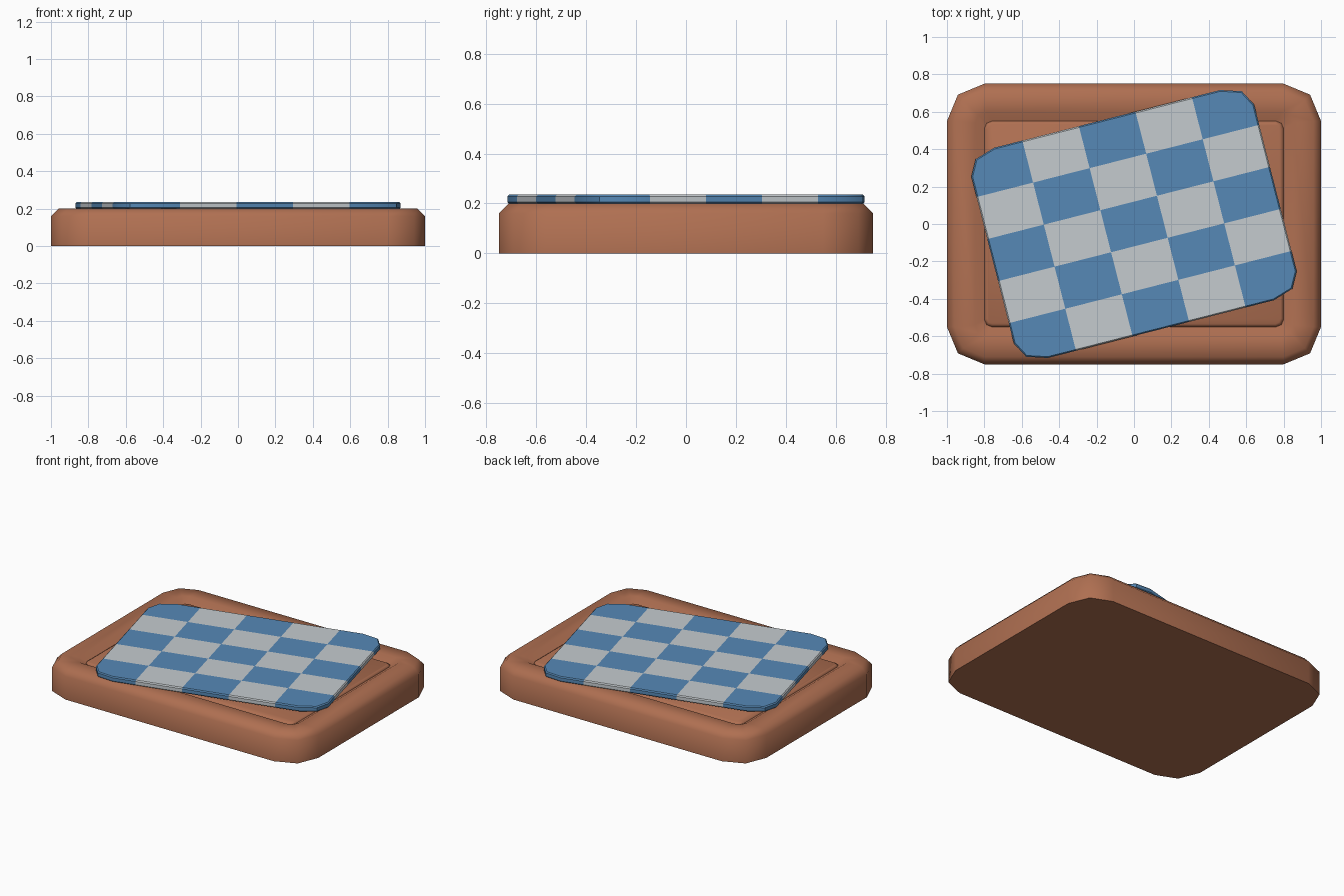
import bpy, bmesh, math
from mathutils import Matrix, Vector

if "Cube" in bpy.data.objects:
    bpy.data.objects.remove(bpy.data.objects["Cube"])


def material(name, rgb):
    m = bpy.data.materials.new(name)
    m.diffuse_color = (*rgb, 1)
    m.use_nodes = True
    m.node_tree.nodes["Principled BSDF"].inputs["Base Color"].default_value = m.diffuse_color
    return m


brown = material("terracotta brown", (0.43, 0.16, 0.083))
blue = material("check blue", (0.093, 0.25, 0.47))
grey = material("check grey", (0.56, 0.60, 0.625))


def outline(hx, hy, rx, ry, z, seg=2):
    """Rounded rectangle, counter-clockwise, with seg segments per corner."""
    pts = []
    for k, (sx, sy) in enumerate([(1, 1), (-1, 1), (-1, -1), (1, -1)]):
        for i in range(seg + 1):
            a = math.pi / 2 * (k + i / seg)
            pts.append(Vector((sx * (hx - rx) + rx * math.cos(a),
                               sy * (hy - ry) + ry * math.sin(a), z)))
    return pts


def loft(rings):
    """Closed solid through a stack of matching outlines."""
    bm = bmesh.new()
    loops = [[bm.verts.new(p) for p in r] for r in rings]
    n = len(loops[0])
    for a, b in zip(loops, loops[1:]):
        for i in range(n):
            j = (i + 1) % n
            bm.faces.new((a[i], a[j], b[j], b[i]))
    bm.faces.new(loops[0][::-1])
    bm.faces.new(loops[-1])
    return bm


def finish(bm, name, mats, angle):
    bmesh.ops.recalc_face_normals(bm, faces=bm.faces)
    me = bpy.data.meshes.new(name)
    bm.to_mesh(me)
    bm.free()
    for m in mats:
        me.materials.append(m)
    ob = bpy.data.objects.new(name, me)
    bpy.context.collection.objects.link(ob)
    bpy.ops.object.select_all(action='DESELECT')
    ob.select_set(True)
    bpy.context.view_layer.objects.active = ob
    bpy.ops.object.shade_smooth_by_angle(angle=math.radians(angle))
    return ob


# padded rim with a shallow recess
finish(loft([outline(1.0, 0.75, 0.2, 0.2, 0),
             outline(1.0, 0.75, 0.2, 0.2, 0.16),
             outline(0.96, 0.71, 0.16, 0.16, 0.2),
             outline(0.85, 0.60, 0.06, 0.06, 0.2),
             outline(0.80, 0.55, 0.04, 0.04, 0.17)]), "bed_rim", [brown], 60)

# inner cushion lying in the recess
finish(loft([outline(0.80, 0.55, 0.04, 0.04, 0.15),
             outline(0.80, 0.55, 0.04, 0.04, 0.172),
             outline(0.785, 0.535, 0.03, 0.03, 0.182)]), "cushion", [brown], 60)

# blanket turned on the bed, with five by five checks
HX, HY = 0.78, 0.58
E = 0.007
bm = loft([outline(HX - E, HY - E, 0.15, 0.115, 0.198),
           outline(HX, HY, 0.156, 0.12, 0.198 + E),
           outline(HX, HY, 0.156, 0.12, 0.235 - E),
           outline(HX - E, HY - E, 0.15, 0.115, 0.235)])
for axis, h in ((0, HX), (1, HY)):
    for k in range(1, 5):
        co, no = Vector(), Vector()
        co[axis], no[axis] = -h + k * 2 * h / 5, 1
        bmesh.ops.bisect_plane(bm, geom=bm.verts[:] + bm.edges[:] + bm.faces[:],
                               plane_co=co, plane_no=no)
for f in bm.faces:
    c = f.calc_center_median()
    i = min(4, max(0, int((c.x + HX) / (2 * HX / 5))))
    j = min(4, max(0, int((c.y + HY) / (2 * HY / 5))))
    f.material_index = (i + j) % 2
bm.transform(Matrix.Rotation(0.25, 4, 'Z'))
finish(bm, "blanket", [blue, grey], 40)
